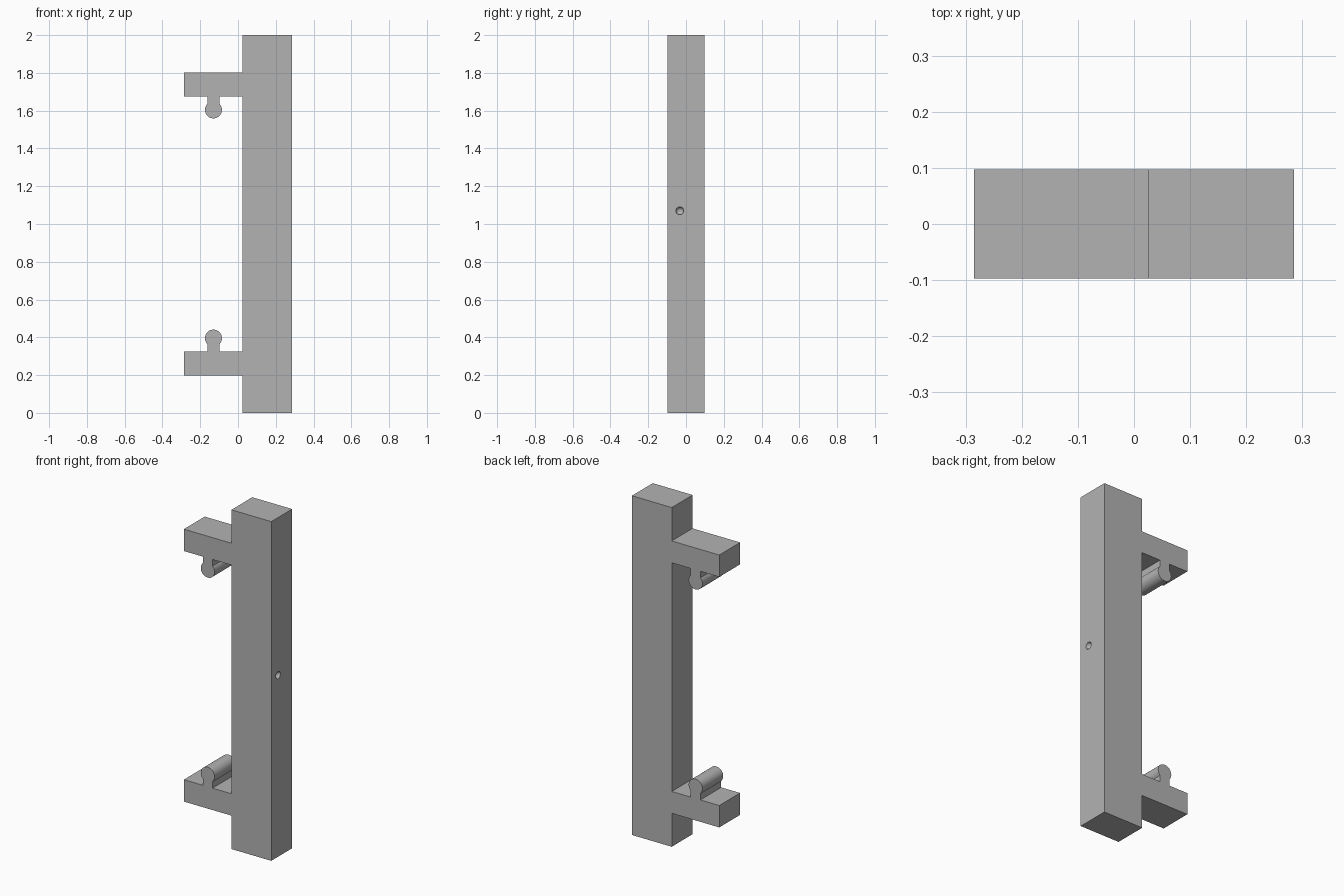
import bpy, bmesh, math
from mathutils import Vector

cube = bpy.data.objects.get("Cube")
if cube:
    bpy.data.objects.remove(cube, do_unlink=True)

grey = bpy.data.materials.new("plain grey")
grey.use_nodes = True
colour = (0.45, 0.45, 0.45, 1)
grey.diffuse_color = colour
grey.node_tree.nodes["Principled BSDF"].inputs["Base Color"].default_value = colour

# Main dimensions
HALF_DEPTH = 0.097
HEIGHT = 2.0
POST_IN, POST_OUT, ARM_END = 0.025, 0.285, -0.285
ARM_LOW, ARM_HIGH = 0.197, 0.326
KNOB_X, KNOB_Z, KNOB_R, NECK = -0.13, 0.396, 0.045, 0.032


def lower_half():
    """Outline of the lower arm with its knob, from post foot to post middle."""
    points = [(POST_IN, 0), (POST_IN, ARM_LOW), (ARM_END, ARM_LOW),
              (ARM_END, ARM_HIGH), (KNOB_X - NECK, ARM_HIGH)]
    # Round bead, open at the bottom where the neck meets it
    gap = math.asin(NECK / KNOB_R)
    steps = 32
    for i in range(steps + 1):
        a = gap + (2 * math.pi - 2 * gap) * i / steps
        points.append((KNOB_X - KNOB_R * math.sin(a), KNOB_Z - KNOB_R * math.cos(a)))
    points += [(KNOB_X + NECK, ARM_HIGH), (POST_IN, ARM_HIGH)]
    return points


# Post, arms and beads as one extruded profile, mirrored top to bottom
half = lower_half()
outline = [(POST_OUT, 0)] + half
outline += [(x, HEIGHT - z) for x, z in reversed(half)] + [(POST_OUT, HEIGHT)]
bm = bmesh.new()
face = bm.faces.new([bm.verts.new((x, -HALF_DEPTH, z)) for x, z in outline])
extruded = bmesh.ops.extrude_face_region(bm, geom=[face])
verts = [v for v in extruded["geom"] if isinstance(v, bmesh.types.BMVert)]
bmesh.ops.translate(bm, verts=verts, vec=Vector((0, 2 * HALF_DEPTH, 0)))
bmesh.ops.recalc_face_normals(bm, faces=bm.faces)
mesh = bpy.data.meshes.new("post_with_arms")
bm.to_mesh(mesh)
bm.free()
post = bpy.data.objects.new("post_with_arms", mesh)
bpy.context.collection.objects.link(post)
mesh.materials.append(grey)

# Small round dimple in the outer side of the post
bpy.ops.mesh.primitive_uv_sphere_add(segments=24, ring_count=12, radius=0.021,
                                     location=(POST_OUT, -0.033, 1.07),
                                     rotation=(0, math.pi / 2, 0))
cutter = bpy.context.object
cutter.name = "dimple_cutter"
cutter.hide_render = True
cutter.data.materials.append(grey)
cut = post.modifiers.new("dimple", "BOOLEAN")
cut.operation = "DIFFERENCE"
cut.solver = "EXACT"
cut.object = cutter

bpy.ops.object.select_all(action="DESELECT")
post.select_set(True)
bpy.context.view_layer.objects.active = post
bpy.ops.object.modifier_apply(modifier=cut.name)
bpy.data.objects.remove(cutter, do_unlink=True)
bpy.ops.object.shade_smooth_by_angle(angle=math.radians(30))
